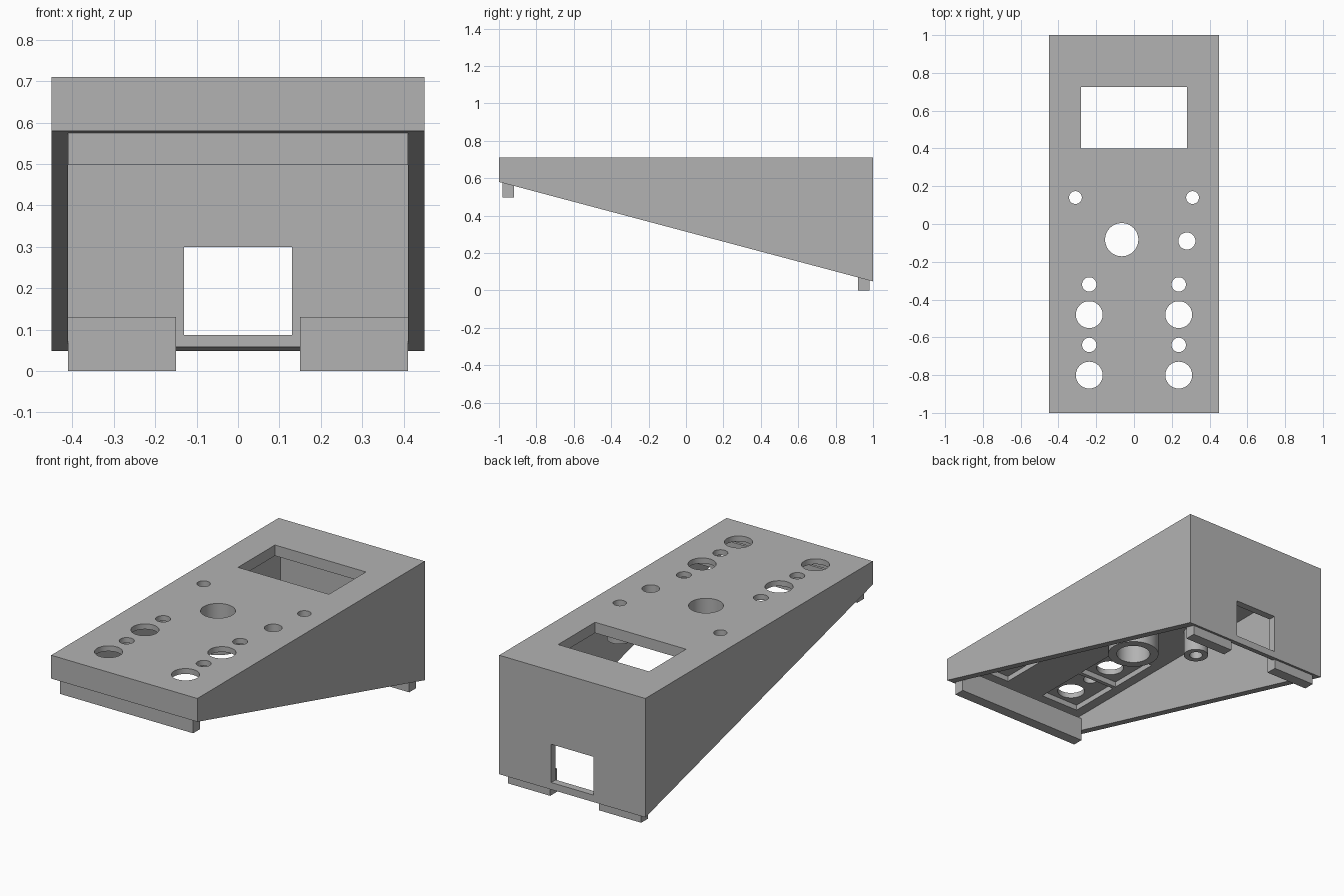
import bpy, bmesh, math

if "Cube" in bpy.data.objects:
    bpy.data.objects.remove(bpy.data.objects["Cube"])

grey = bpy.data.materials.new("light grey plastic")
grey.diffuse_color = (0.45, 0.45, 0.45, 1)
grey.use_nodes = True
grey.node_tree.nodes["Principled BSDF"].inputs["Base Color"].default_value = grey.diffuse_color


def finish(name, bm):
    bmesh.ops.recalc_face_normals(bm, faces=bm.faces[:])
    me = bpy.data.meshes.new(name)
    bm.to_mesh(me)
    bm.free()
    me.materials.append(grey)
    ob = bpy.data.objects.new(name, me)
    bpy.context.collection.objects.link(ob)
    return ob


def prism(name, profile, x0, x1):
    """Extrude a (y, z) profile from x0 to x1."""
    bm = bmesh.new()
    face = bm.faces.new([bm.verts.new((x0, y, z)) for y, z in profile])
    ext = bmesh.ops.extrude_face_region(bm, geom=[face])["geom"]
    verts = [g for g in ext if isinstance(g, bmesh.types.BMVert)]
    bmesh.ops.translate(bm, verts=verts, vec=(x1 - x0, 0, 0))
    return finish(name, bm)


def box(name, x0, x1, y0, y1, z0, z1):
    return prism(name, [(y0, z0), (y1, z0), (y1, z1), (y0, z1)], x0, x1)


def disc_cutter(x, y, r, n=48):
    bm = bmesh.new()
    bmesh.ops.create_cone(bm, cap_ends=True, segments=n, radius1=r, radius2=r, depth=0.3)
    bmesh.ops.translate(bm, verts=bm.verts[:], vec=(x, y, 0.71))
    return finish("hole_cutter", bm)


def tube(name, x, y, r_in, r_out, z0, z1, n=48):
    bm = bmesh.new()
    rings = []
    for r, z in ((r_in, z0), (r_out, z0), (r_out, z1), (r_in, z1)):
        rings.append([bm.verts.new((x + r * math.cos(2 * math.pi * i / n),
                                    y + r * math.sin(2 * math.pi * i / n), z)) for i in range(n)])
    for k in range(4):
        a, b = rings[k], rings[(k + 1) % 4]
        for i in range(n):
            j = (i + 1) % n
            bm.faces.new((a[i], a[j], b[j], b[i]))
    return finish(name, bm)


def smooth(ob):
    bpy.ops.object.select_all(action='DESELECT')
    ob.select_set(True)
    bpy.context.view_layer.objects.active = ob
    bpy.ops.object.shade_smooth_by_angle(angle=math.radians(30))


# Wedge shell, open underneath
TOP, INNER = 0.71, 0.65
shell = prism("enclosure_shell", [(-1, 0.58), (1, 0.048), (1, TOP), (-1, TOP)], -0.45, 0.45)
cutters = [box("cavity_cutter", -0.41, 0.41, -0.96, 0.96, -0.3, INNER)]

# Display window and rear socket opening
cutters.append(box("display_cutter", -0.28, 0.28, 0.40, 0.725, 0.55, 0.9))
cutters.append(box("socket_cutter", -0.13, 0.13, 0.9, 1.1, 0.087, 0.30))

# Pockets under the button groups
for x in (-0.237, 0.237):
    for y in (-0.895, -0.575):
        cutters.append(box("pocket_cutter", x - 0.118, x + 0.118, y, y + 0.298, 0.6, 0.68))

# Round holes: buttons, lamps, knob, screws
holes = [(-0.065, -0.083, 0.088), (0.28, -0.09, 0.045),
         (-0.31, 0.14, 0.034), (0.31, 0.14, 0.034)]
for x in (-0.237, 0.237):
    for y, r in ((-0.32, 0.038), (-0.48, 0.071), (-0.64, 0.038), (-0.80, 0.071)):
        holes.append((x, y, r))
cutters += [disc_cutter(*h) for h in holes]

for c in cutters:
    c.hide_render = True
    m = shell.modifiers.new("cut", 'BOOLEAN')
    m.operation = 'DIFFERENCE'
    m.solver = 'EXACT'
    m.object = c

# Bake the cuts and drop the cutters
bpy.context.view_layer.update()
baked = bpy.data.meshes.new_from_object(shell.evaluated_get(bpy.context.evaluated_depsgraph_get()))
shell.modifiers.clear()
shell.data = baked
for c in cutters:
    bpy.data.objects.remove(c)
smooth(shell)

# Hanging collars below the knob and the screw holes
smooth(tube("knob_collar", -0.065, -0.083, 0.088, 0.133, 0.525, INNER))
for side, x in (("left", -0.31), ("right", 0.31)):
    smooth(tube("screw_post_" + side, x, 0.14, 0.034, 0.064, 0.51, INNER))

# Front lip and rear tabs that locate the base
box("front_lip", -0.41, 0.41, -0.98, -0.92, 0.498, 0.63)
for side, s in (("left", -1), ("right", 1)):
    box("rear_tab_" + side, *sorted((s * 0.15, s * 0.41)), 0.92, 0.98, 0, 0.13)
